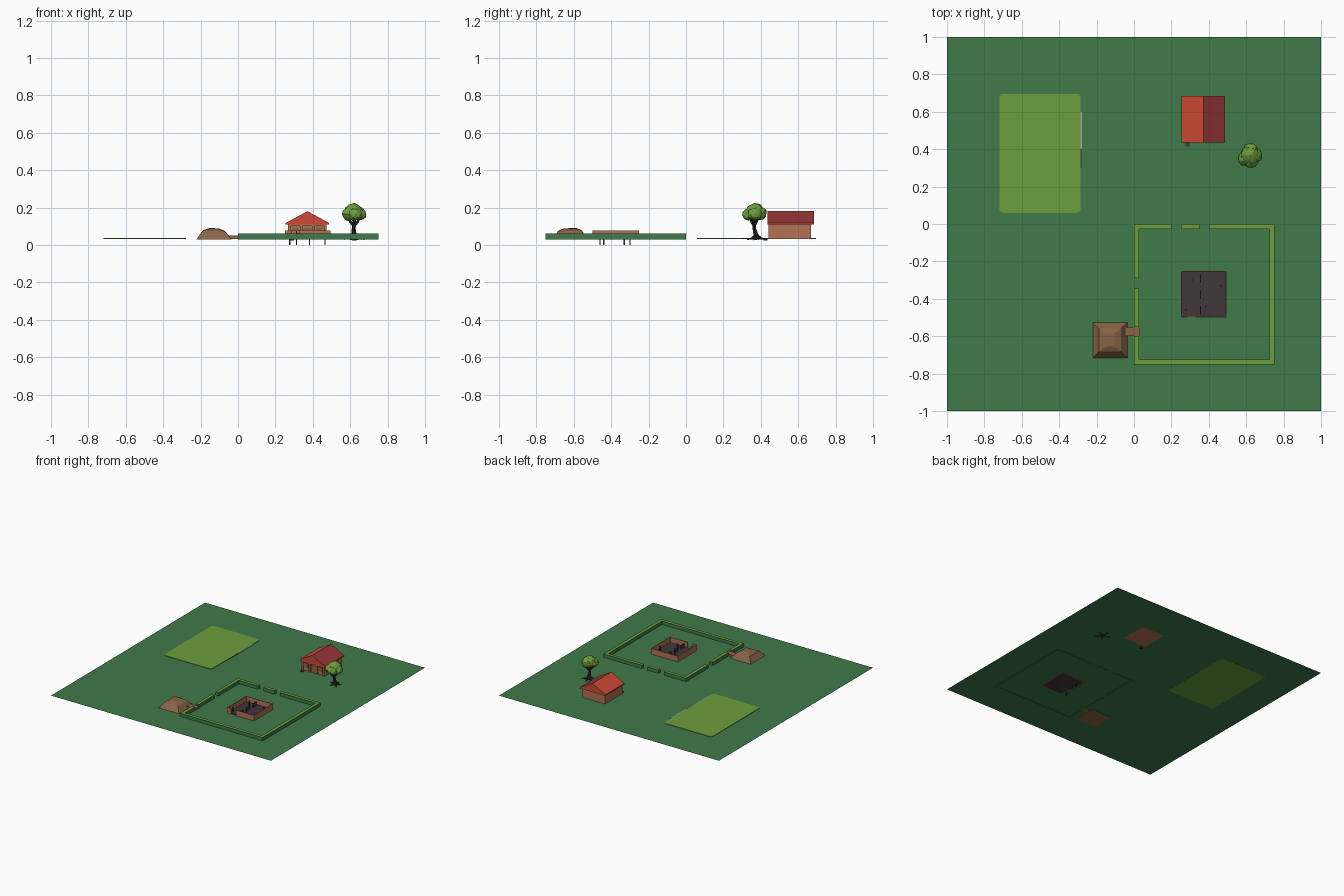
import bpy, bmesh, math, random
from mathutils import Vector, Matrix

if "Cube" in bpy.data.objects:
    bpy.data.objects.remove(bpy.data.objects["Cube"])

random.seed(4)
G = 0.033  # ground level


def lin(c):
    return c / 12.92 if c <= 0.04045 else ((c + 0.055) / 1.055) ** 2.4


def mat(name, r, g, b):
    m = bpy.data.materials.new(name)
    m.diffuse_color = (lin(r / 255), lin(g / 255), lin(b / 255), 1)
    m.use_nodes = True
    m.node_tree.nodes["Principled BSDF"].inputs["Base Color"].default_value = m.diffuse_color
    return m


GREEN = mat("grass green", 64, 122, 74)
LIME = mat("lime green", 108, 158, 60)
RED = mat("roof red", 205, 74, 52)
DARKRED = mat("dark red", 150, 54, 58)
BROWN = mat("wall brown", 178, 114, 86)
EARTH = mat("earth brown", 138, 101, 70)
DARK = mat("dark floor", 64, 54, 56)
BARK = mat("bark", 48, 40, 38)
GREY = mat("pale grey", 165, 160, 175)


def finish(name, bm, *mats, rule=None):
    bmesh.ops.recalc_face_normals(bm, faces=bm.faces)
    bm.normal_update()
    if rule:
        for f in bm.faces:
            f.material_index = rule(f)
    me = bpy.data.meshes.new(name)
    bm.to_mesh(me)
    bm.free()
    for m in mats:
        me.materials.append(m)
    ob = bpy.data.objects.new(name, me)
    bpy.context.collection.objects.link(ob)
    return ob


def add_box(bm, x0, x1, y0, y1, z0, z1):
    m = Matrix.Translation(((x0 + x1) / 2, (y0 + y1) / 2, (z0 + z1) / 2)) @ Matrix.Diagonal((x1 - x0, y1 - y0, z1 - z0, 1))
    bmesh.ops.create_cube(bm, size=1, matrix=m)


def boxes(name, specs, *mats, rule=None):
    bm = bmesh.new()
    for s in specs:
        add_box(bm, *s)
    return finish(name, bm, *mats, rule=rule)


def rings(name, loops, *mats, rule=None):
    """Skin matching loops of points, capped at both ends."""
    bm = bmesh.new()
    vs = [[bm.verts.new(p) for p in l] for l in loops]
    n = len(vs[0])
    for a, b in zip(vs, vs[1:]):
        for i in range(n):
            bm.faces.new((a[i], a[(i + 1) % n], b[(i + 1) % n], b[i]))
    bm.faces.new(vs[0])
    bm.faces.new(vs[-1])
    return finish(name, bm, *mats, rule=rule)


def tube(name, pts, radii, m, sides=6):
    loops = []
    for i, p in enumerate(pts):
        d = Vector(pts[min(i + 1, len(pts) - 1)]) - Vector(pts[max(i - 1, 0)])
        q = d.to_track_quat('Z', 'Y')
        loops.append([Vector(p) + q @ Vector((radii[i] * math.cos(t * math.tau / sides),
                      radii[i] * math.sin(t * math.tau / sides), 0)) for t in range(sides)])
    return rings(name, loops, m)


# Ground sheet
bm = bmesh.new()
bmesh.ops.create_grid(bm, x_segments=1, y_segments=1, size=1, matrix=Matrix.Translation((0, 0, G)))
finish("ground", bm, GREEN)

# Field with rounded corners
outline = []
for k, (cx, cy) in enumerate([(-.305, .675), (-.70, .675), (-.70, .08), (-.305, .08)]):
    for j in range(4):
        a = math.radians(90 * k + 30 * j)
        outline.append((cx + .02 * math.cos(a), cy + .02 * math.sin(a)))
rings("field", [[(x, y, z) for x, y in outline] for z in (.0315, .037)], LIME)
boxes("field_edge_marker", [(-.286, -.279, .405, .60, G, .037)], GREY)
boxes("field_edge_dark_marker", [(-.286, -.280, .30, .40, G, .037)], DARK)

# Hedge enclosure with gaps, lime on top
T = .026
spans = [(0, .20, -T, 0), (.25, .35, -T, 0), (.40, .75, -T, 0),
         (.75 - T, .75, -.75 + T, -T), (0, .75, -.75, -.75 + T),
         (0, T, -.29, -T), (0, T, -.55, -.345), (0, T, -.75 + T, -.60)]
boxes("hedge", [s + (.03, .061) for s in spans], GREEN, LIME,
      rule=lambda f: 1 if f.normal.z > .5 else 0)

# Earth mound and its ramp through the hedge
def rect(x0, x1, y0, y1, z, dz=0):
    return [(x0, y0, z), (x1, y0, z - dz), (x1, y1, z), (x0, y1, z + dz)]


rings("mound", [rect(-.222, -.033, -.718, -.525, .03),
                rect(-.188, -.070, -.682, -.558, .076, .003),
                rect(-.150, -.105, -.655, -.585, .089, .002)], EARTH)
boxes("mound_ramp", [(-.05, .03, -.60, -.55, G - .002, .05)], EARTH)

# Open room: dark floor, thin walls, doorway in front, stakes through the floor
W = .006
boxes("room_floor", [(.253, .493, -.495, -.253, G, .037)], DARK)
boxes("room_walls", [s + (.031, .079) for s in [
    (.25, .25 + W, -.50, -.25), (.495 - W, .495, -.50, -.25),
    (.25 + W, .495 - W, -.25 - W, -.25),
    (.25 + W, .285, -.50, -.50 + W), (.33, .495 - W, -.50, -.50 + W)]], BROWN)
boxes("room_partition", [(.353, .359, y, y + .045, G, .068) for y in (-.485, -.40, -.315)], DARK)
boxes("room_stakes", [(x - .003, x + .003, y - .003, y + .003, 0, .075) for x, y in
                      [(.277, -.46), (.312, -.30), (.383, -.44), (.465, -.33)]], DARK)

# House body with pilasters and a step in front
boxes("house_walls", [(.267, .473, .452, .668, G, .118)], BROWN)
boxes("house_pilasters", [(x, x + .014, .442, .453, G, .115) for x in (.267, .331, .395, .459)]
      + [(.267, .473, .442, .453, .102, .116)], BROWN)
boxes("house_front_panels", [(.29, .323, .449, .453, .06, .095), (.417, .45, .449, .453, .06, .095)], EARTH)
boxes("house_door", [(.348, .392, .449, .453, G, .09)], EARTH)
boxes("house_step", [(.275, .300, .415, .435, .024, .038)], DARK)

# Gable roof, right slope dark red
prof = [(.255, .109), (.487, .109), (.487, .118), (.371, .181), (.255, .118)]
rings("house_roof", [[(x, y, z) for x, z in prof] for y in (.436, .684)], RED, DARKRED,
      rule=lambda f: 1 if f.normal.x > .2 and f.normal.z > .2 else 0)

# Tree: bent trunk, branches, roots, faceted crown
tube("tree_trunk", [(.622, .378, .028), (.622, .375, .05), (.618, .366, .085), (.622, .362, .12), (.622, .368, .16)],
     [.022, .014, .011, .011, .006], BARK)
tube("tree_branch_left", [(.620, .364, .10), (.600, .350, .125), (.588, .34, .15)], [.008, .007, .004], BARK, 5)
tube("tree_branch_right", [(.621, .364, .10), (.640, .378, .125), (.652, .39, .15)], [.008, .007, .004], BARK, 5)
for i in range(5):
    a = i * math.tau / 5 + .4
    c, s = math.cos(a), math.sin(a)
    tube(f"tree_root_{i + 1}", [(.622 + c * r, .376 + s * r, z) for r, z in ((.008, .048), (.028, .035), (.058, .03))],
         [.008, .006, .002], BARK, 5)
bm = bmesh.new()
for x, y, z, r, h in [(.62, .37, .176, .052, .047), (.594, .352, .165, .040, .035),
                      (.648, .368, .165, .040, .035), (.622, .395, .170, .040, .036),
                      (.624, .342, .162, .042, .034)]:
    m = Matrix.Translation((x, y, z)) @ Matrix.Rotation(random.random() * 3, 4, 'Z') @ Matrix.Diagonal((r, r, h, 1))
    new = bmesh.ops.create_icosphere(bm, subdivisions=2, radius=1, matrix=m)["verts"]
    for v in new:
        v.co += Vector([random.uniform(-.003, .003) for _ in range(3)])
finish("tree_crown", bm, LIME)
